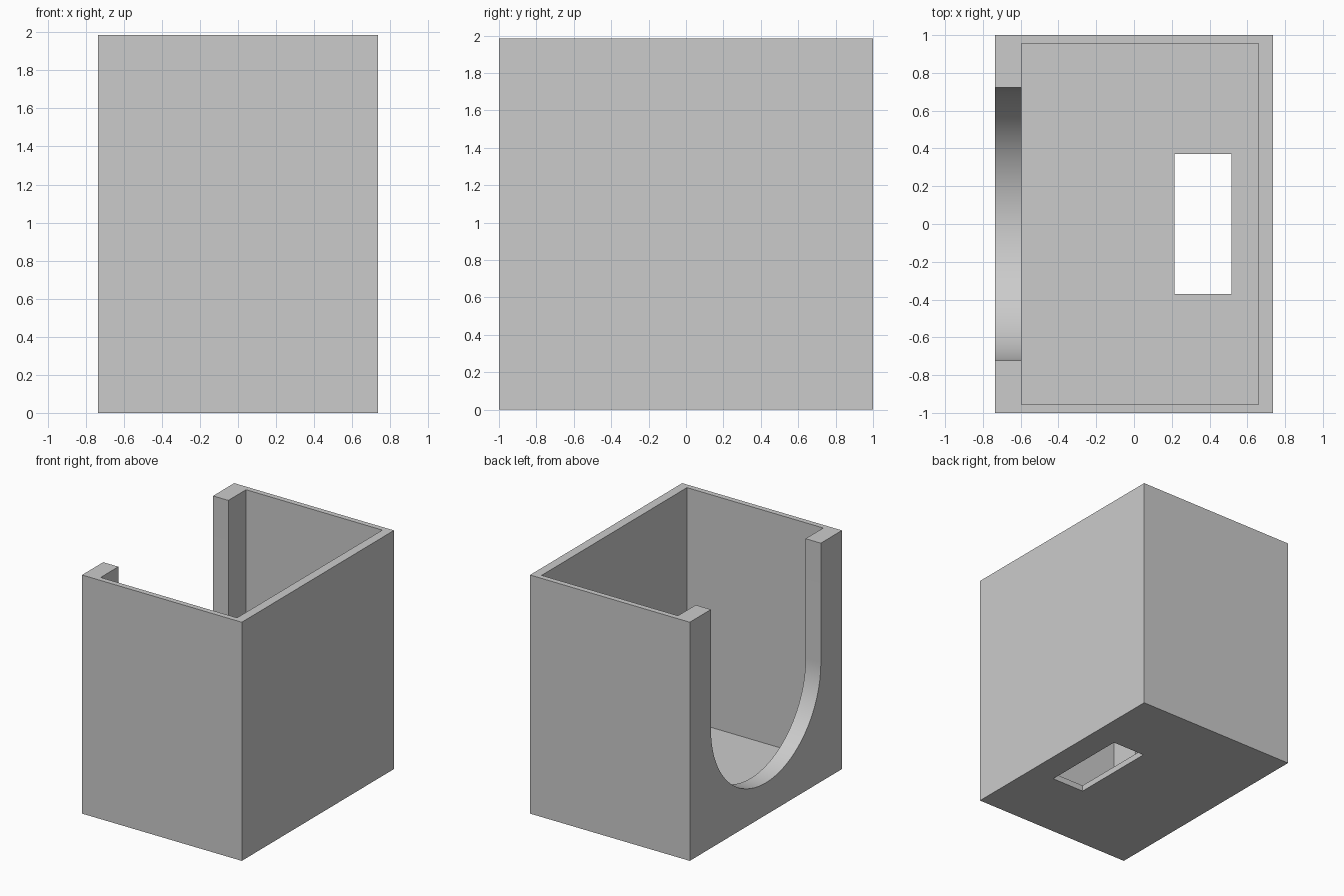
import bpy, bmesh, math

if "Cube" in bpy.data.objects:
    bpy.data.objects.remove(bpy.data.objects["Cube"])

HX, HY, H = 0.735, 1.0, 1.985     # outer half width, half depth, height
FLOOR = 0.05                      # floor thickness
SLOT_R, SLOT_Z = 0.722, 0.99      # round-bottomed slot: radius, arc centre height


def prism(name, base, offset):
    """Solid made by sweeping a polygon along an offset."""
    bm = bmesh.new()
    face = bm.faces.new([bm.verts.new(p) for p in base])
    swept = bmesh.ops.extrude_face_region(bm, geom=[face])["geom"]
    bmesh.ops.translate(bm, vec=offset,
                        verts=[v for v in swept if isinstance(v, bmesh.types.BMVert)])
    bmesh.ops.recalc_face_normals(bm, faces=bm.faces)
    mesh = bpy.data.meshes.new(name)
    bm.to_mesh(mesh)
    bm.free()
    obj = bpy.data.objects.new(name, mesh)
    bpy.context.collection.objects.link(obj)
    return obj


def box(name, x0, x1, y0, y1, z0, z1):
    base = [(x0, y0, z0), (x1, y0, z0), (x1, y1, z0), (x0, y1, z0)]
    return prism(name, base, (0, 0, z1 - z0))


# Outer block
holder = box("open_box", -HX, HX, -HY, HY, 0, H)

# Inner cavity, with a thicker left wall
cavity = box("cavity_cutter", -0.595, 0.66, -0.955, 0.955, FLOOR, H + 0.2)

# Rectangular opening through the floor
floor_hole = box("floor_hole_cutter", 0.215, 0.515, -0.37, 0.37, -0.2, 0.3)

# U-shaped slot through the left wall
N = 64
arc = [math.pi + math.pi * i / N for i in range(N + 1)]
outline = [(-1.0, SLOT_R * math.cos(a), SLOT_Z + SLOT_R * math.sin(a)) for a in arc]
outline += [(-1.0, SLOT_R, H + 0.2), (-1.0, -SLOT_R, H + 0.2)]
slot = prism("slot_cutter", outline, (0.8, 0, 0))

# Cut the openings, then discard the cutters
cutters = [cavity, floor_hole, slot]
bpy.context.view_layer.objects.active = holder
holder.select_set(True)
for cutter in cutters:
    cutter.hide_render = True
    mod = holder.modifiers.new(cutter.name, 'BOOLEAN')
    mod.operation = 'DIFFERENCE'
    mod.solver = 'EXACT'
    mod.object = cutter
    bpy.ops.object.modifier_apply(modifier=mod.name)
for cutter in cutters:
    bpy.data.objects.remove(cutter, do_unlink=True)

# Single grey material
grey = bpy.data.materials.new("light_grey")
grey.diffuse_color = (0.6, 0.6, 0.6, 1)
grey.use_nodes = True
grey.node_tree.nodes["Principled BSDF"].inputs["Base Color"].default_value = grey.diffuse_color
holder.data.materials.clear()
holder.data.materials.append(grey)

# Smooth the slot curve and keep the corners sharp
bpy.ops.object.shade_smooth_by_angle(angle=math.radians(30))
